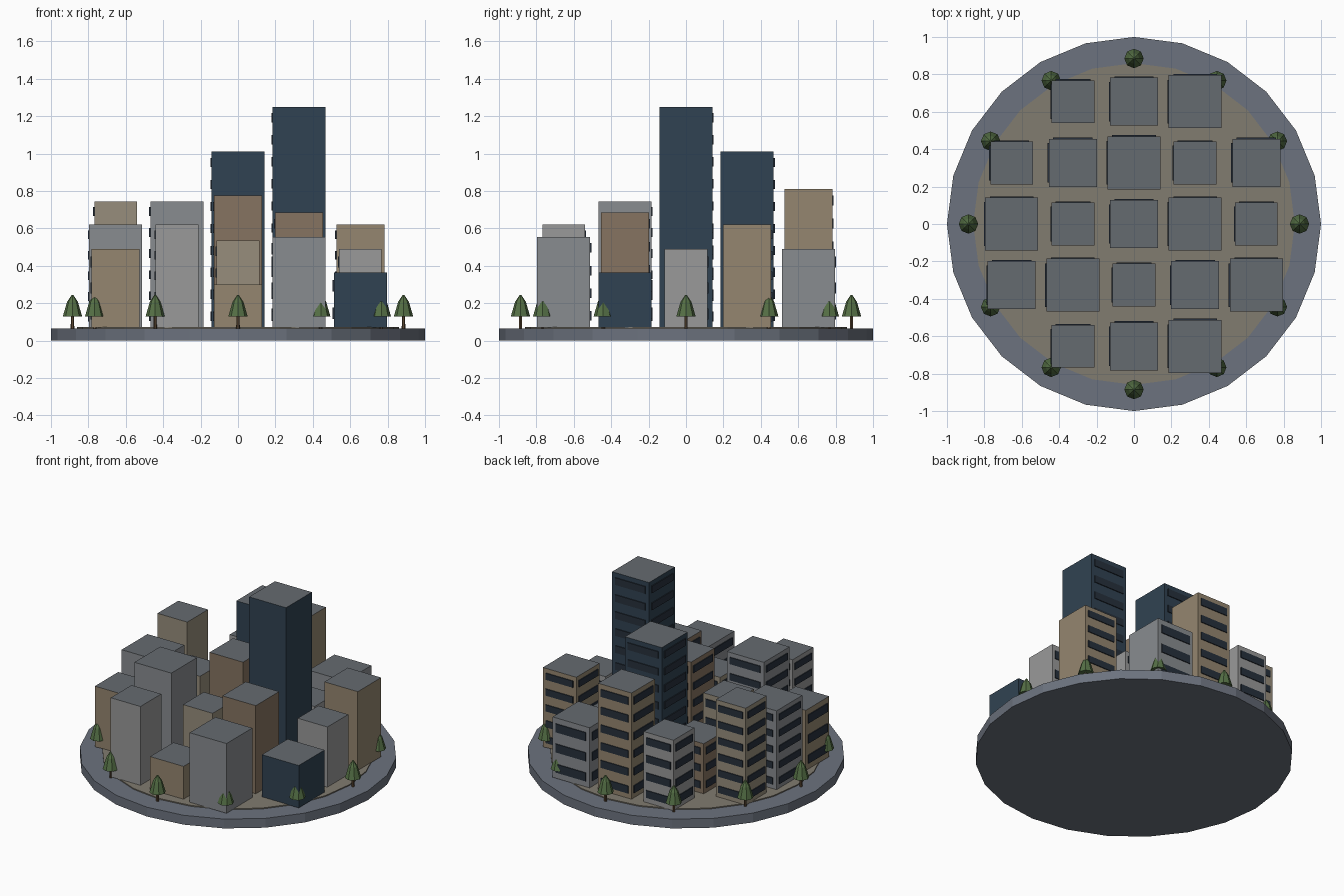
import bpy, bmesh, math

if "Cube" in bpy.data.objects:
    bpy.data.objects.remove(bpy.data.objects["Cube"])


def material(name, rgb):
    m = bpy.data.materials.new(name)
    m.diffuse_color = (*rgb, 1)
    m.use_nodes = True
    m.node_tree.nodes["Principled BSDF"].inputs["Base Color"].default_value = m.diffuse_color
    return m


PAVE = material("pavement", (0.15, 0.17, 0.21))
PLAZA = material("plaza_tan", (0.22, 0.20, 0.16))
ROOF = material("roof_grey", (0.13, 0.145, 0.16))
GLASS = material("window_glass", (0.02, 0.03, 0.045))
TRUNK = material("trunk_brown", (0.10, 0.06, 0.03))
LEAF = material("leaf_green", (0.09, 0.16, 0.06))
WALLS = [material("wall_%d" % i, c) for i, c in enumerate([
    (0.32, 0.32, 0.32), (0.30, 0.24, 0.16), (0.25, 0.265, 0.28),
    (0.31, 0.27, 0.20), (0.24, 0.175, 0.12), (0.03, 0.055, 0.085)])]


def finish(name, bm, mats):
    bmesh.ops.recalc_face_normals(bm, faces=bm.faces)
    me = bpy.data.meshes.new(name)
    bm.to_mesh(me)
    bm.free()
    for m in mats:
        me.materials.append(m)
    ob = bpy.data.objects.new(name, me)
    bpy.context.collection.objects.link(ob)
    return ob


def lathe(bm, profile, sides, x=0, y=0, mat=0):
    """Closed solid from (radius, z) rings."""
    rings = [[bm.verts.new((x + r * math.cos(2 * math.pi * k / sides),
                            y + r * math.sin(2 * math.pi * k / sides), z))
              for k in range(sides)] for r, z in profile]
    faces = [bm.faces.new(rings[0][::-1]), bm.faces.new(rings[-1])]
    for a, b in zip(rings, rings[1:]):
        for k in range(sides):
            n = (k + 1) % sides
            faces.append(bm.faces.new((a[k], a[n], b[n], b[k])))
    for f in faces:
        f.material_index = mat


def box(bm, lo, hi, mat=0):
    vs = bmesh.ops.create_cube(bm, size=1)["verts"]
    for v in vs:
        v.co = [lo[i] if v.co[i] < 0 else hi[i] for i in range(3)]
    faces = {f for v in vs for f in v.link_faces}
    for f in faces:
        f.material_index = mat
    return faces


# Round base slab and tan plaza on top
bm = bmesh.new()
lathe(bm, [(1, 0), (1, 0.065)], 24)
finish("base_slab", bm, [PAVE])
bm = bmesh.new()
lathe(bm, [(0.86, 0.06), (0.86, 0.072)], 24)
finish("plaza", bm, [PLAZA])

# Buildings: 5 x 5 grid without corners, back row first, left to right
STEP, GROUND = 0.327, 0.07
TOPS = [0.56, 0.81, 0.49,
        0.745, 0.42, 1.01, 0.42, 0.62,
        0.62, 0.58, 0.775, 1.25, 0.49,
        0.49, 0.745, 0.535, 0.685, 0.365,
        0.62, 0.30, 0.555]
cells = [(i, j) for j in (2, 1, 0, -1, -2) for i in range(-2, 3)
         if abs(i) + abs(j) < 4]
for n, ((i, j), top) in enumerate(zip(cells, TOPS)):
    x, y = i * STEP, j * STEP
    h = (0.229, 0.257, 0.284)[n % 3] / 2
    bm = bmesh.new()
    for f in box(bm, (x - h, y - h, GROUND), (x + h, y + h, top)):
        if f.calc_center_median().z > top - 0.001:
            f.material_index = 1
    # Window bands on the left and back faces
    floors = max(2, round((top - GROUND) / 0.122))
    pitch = (top - GROUND) / floors
    for k in range(floors):
        z0 = GROUND + (k + 0.3) * pitch
        z1, s = z0 + 0.42 * pitch, 0.82 * h
        box(bm, (x - h - 0.006, y - s, z0), (x - h + 0.01, y + s, z1), 2)
        box(bm, (x - s, y + h - 0.01, z0), (x + s, y + h + 0.006, z1), 2)
    finish("building_%02d" % (n + 1), bm, [WALLS[n % 6], ROOF, GLASS])

# Ring of twelve trees
for k in range(12):
    a = k * math.pi / 6
    x, y = 0.885 * math.cos(a), 0.885 * math.sin(a)
    bm = bmesh.new()
    lathe(bm, [(0.010, 0.06), (0.008, 0.135)], 6, x, y, 0)
    lathe(bm, [(0.052, 0.128), (0.029, 0.207), (0.004, 0.245)], 8, x, y, 1)
    finish("tree_%02d" % (k + 1), bm, [TRUNK, LEAF])
